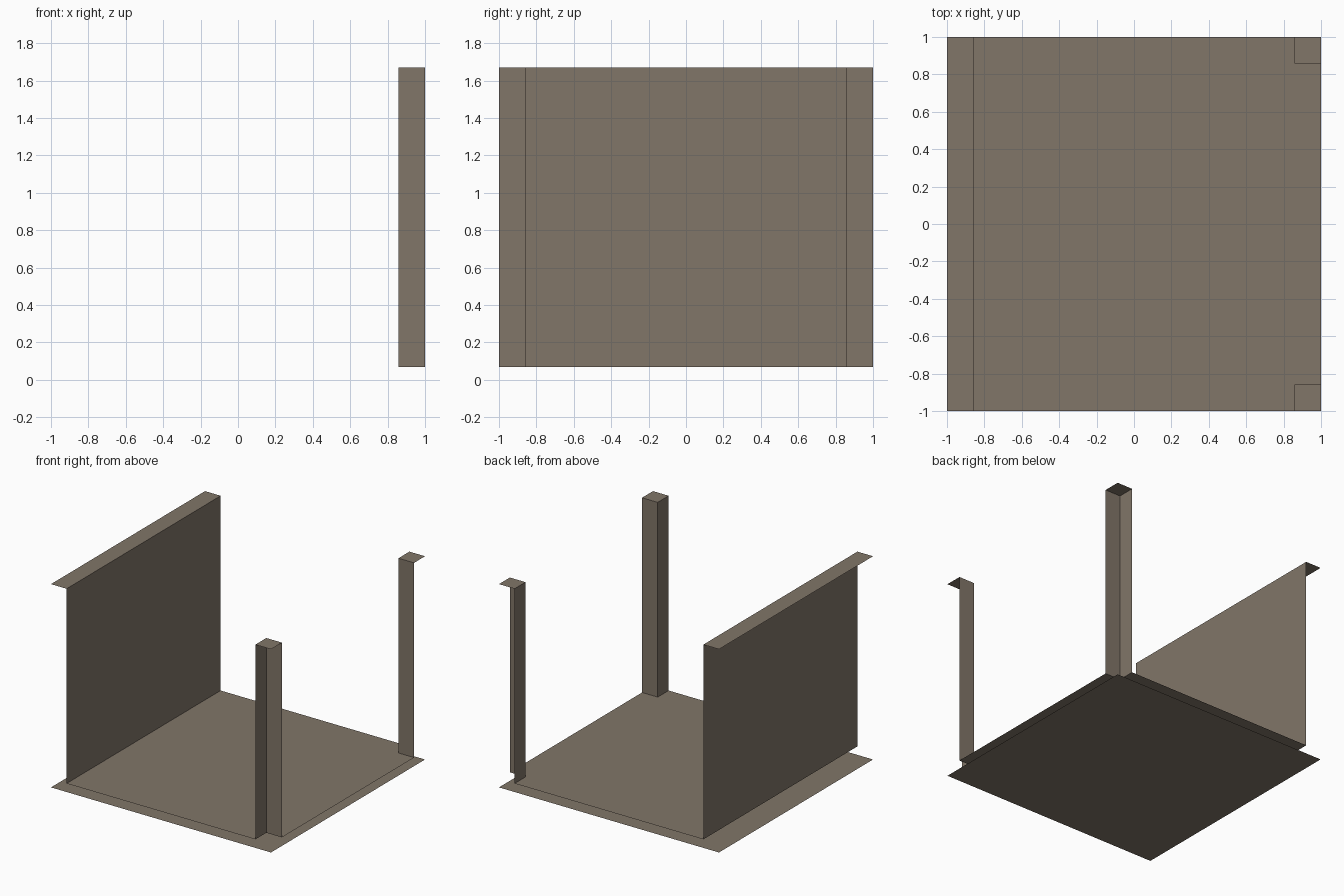
import bpy

if "Cube" in bpy.data.objects:
    bpy.data.objects.remove(bpy.data.objects["Cube"])

O = 1.0       # outer half size
I = 0.858     # inner face of wall and posts
Z0, Z1 = 0.07, 1.67

mat = bpy.data.materials.new("warm_grey_brown")
mat.diffuse_color = (0.22, 0.18, 0.14, 1)
mat.use_nodes = True
mat.node_tree.nodes["Principled BSDF"].inputs["Base Color"].default_value = mat.diffuse_color


def shell(name, *faces):
    """Object made of open flat faces, each given as a list of corners."""
    verts, polys = [], []
    for f in faces:
        polys.append(range(len(verts), len(verts) + len(f)))
        verts += f
    me = bpy.data.meshes.new(name)
    me.from_pydata(verts, [], [list(p) for p in polys])
    me.materials.append(mat)
    me.update()
    ob = bpy.data.objects.new(name, me)
    bpy.context.collection.objects.link(ob)
    return ob


def flat(points, z):
    return [(x, y, z) for x, y in points]


def upright(a, b):
    return [(*a, Z0), (*b, Z0), (*b, Z1), (*a, Z1)]


# Underside of the base
shell("base_underside", flat([(-O, -O), (-O, O), (O, O), (O, -O)], 0))

# Inner floor, notched around the two posts
shell("inner_floor", flat([(-I, -O), (I, -O), (I, -I), (O, -I),
                           (O, I), (I, I), (I, O), (-I, O)], Z0))

# Solid wall on the left: inner face and top rim
shell("left_wall",
      upright((-I, -O), (-I, O)),
      flat([(-O, -O), (-I, -O), (-I, O), (-O, O)], Z1))

# Corner posts on the right: two inner faces and a cap each
for s, name in ((-1, "front_post"), (1, "back_post")):
    faces = [upright((I, s * O), (I, s * I)),
             upright((I, s * I), (O, s * I)),
             flat([(I, s * O), (O, s * O), (O, s * I), (I, s * I)], Z1)]
    if s < 0:      # keep inner faces pointing into the room, caps up
        faces[0].reverse()
        faces[1].reverse()
    else:
        faces[2].reverse()
    shell(name, *faces)
